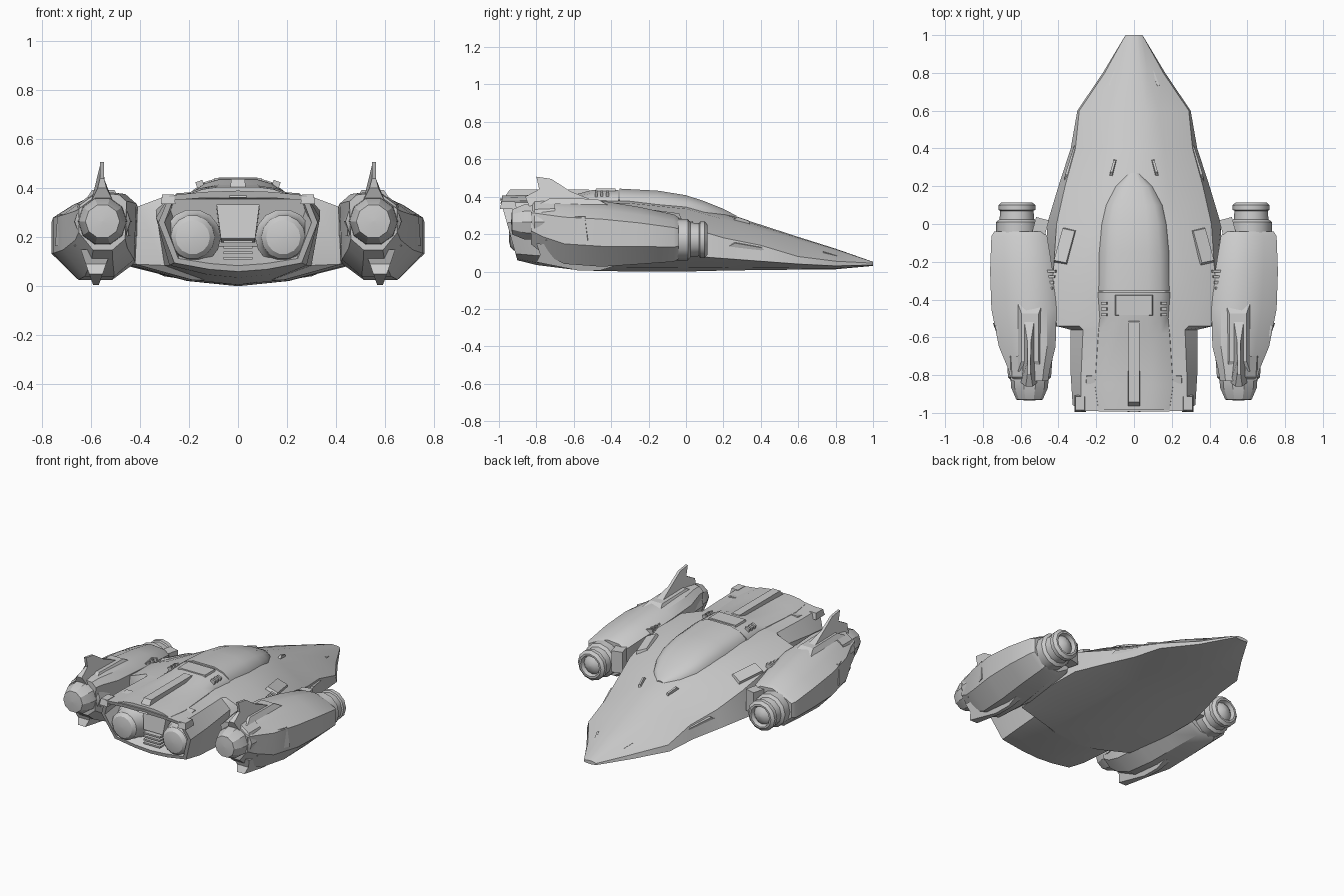
import bpy, bmesh, math
from mathutils import Matrix

if "Cube" in bpy.data.objects:
    bpy.data.objects.remove(bpy.data.objects["Cube"])


def finish(name, bm, mirror=False, angle=32):
    bmesh.ops.recalc_face_normals(bm, faces=bm.faces)
    me = bpy.data.meshes.new(name)
    bm.to_mesh(me)
    bm.free()
    ob = bpy.data.objects.new(name, me)
    bpy.context.collection.objects.link(ob)
    bpy.ops.object.select_all(action='DESELECT')
    ob.select_set(True)
    bpy.context.view_layer.objects.active = ob
    bpy.ops.object.shade_smooth_by_angle(angle=math.radians(angle))
    if mirror:
        mod = ob.modifiers.new("Mirror", 'MIRROR')
        mod.use_mirror_merge = False
    return ob


def loft(rings):
    """Skin closed rings of points; returns bmesh and its end caps."""
    bm = bmesh.new()
    vs = [[bm.verts.new(p) for p in r] for r in rings]
    n = len(vs[0])
    for a, b in zip(vs, vs[1:]):
        for i in range(n):
            j = (i + 1) % n
            bm.faces.new((a[i], a[j], b[j], b[i]))
    return bm, bm.faces.new(vs[0]), bm.faces.new(vs[-1])


def both(half):
    """Close a half section (centre bottom to centre top) by reflection."""
    return half + [(-x, y, z) for x, y, z in half[-2:0:-1]]


def lathe(name, cx, cz, profile, n=14):
    rings = [[(cx + max(r, .002) * math.cos(2 * math.pi * i / n), y,
               cz + max(r, .002) * math.sin(2 * math.pi * i / n)) for i in range(n)]
             for y, r in profile]
    return finish(name, loft(rings)[0], True)


def blade(name, x, pts, thick):
    """Side-profile plate in y,z; thick(z) gives the half thickness."""
    rings = [[(x + s * thick(z), y, z) for y, z in pts] for s in (-1, 1)]
    return finish(name, loft(rings)[0], True, 20)


def box(name, loc, size, rot=(0, 0, 0), taper=1, mirror=True):
    bm = bmesh.new()
    bmesh.ops.create_cube(bm, size=1)
    for v in bm.verts:
        k = taper if v.co.z > 0 else 1
        v.co.x *= size[0] * k
        v.co.y *= size[1] * k
        v.co.z *= size[2]
    for ax, a in zip('XYZ', rot):
        bmesh.ops.rotate(bm, verts=bm.verts, matrix=Matrix.Rotation(math.radians(a), 3, ax))
    bmesh.ops.translate(bm, verts=bm.verts, vec=loc)
    return finish(name, bm, mirror, 20)


# Main hull: y, keel z, chine x z, flank x z, shoulder x z, top z
rows = [
    (1.0, .03, .045, .035, .045, .045, .03, .05, .052),
    (.8, .012, .165, .03, .155, .055, .07, .11, .122),
    (.6, .01, .30, .04, .29, .08, .13, .165, .185),
    (.4, .008, .335, .055, .31, .14, .16, .22, .25),
    (.2, .005, .40, .07, .365, .18, .18, .28, .315),
    (0, 0, .46, .085, .41, .24, .23, .335, .36),
    (-.3, 0, .46, .09, .43, .31, .29, .365, .385),
    (-.54, .005, .42, .09, .41, .325, .29, .37, .39),
    (-.56, .005, .30, .085, .335, .31, .27, .37, .39),
    (-.8, .035, .28, .085, .335, .28, .28, .37, .39),
    (None, .06, .26, .095, .325, .26, .28, .37, .39)]
rings = []
for y, kz, cx, cz, fx, fz, sx, sz, tz in rows:
    half = [(0, kz), (cx * .45, kz + (cz - kz) * .25), (cx, cz), (fx, fz),
            (sx, sz), (sx * .5, sz + (tz - sz) * .75), (0, tz)]
    rings.append(both([(x, -.885 - .28 * z if y is None else y, z) for x, z in half]))
bm, nose_cap, tail_cap = loft(rings)
bmesh.ops.recalc_face_normals(bm, faces=bm.faces)
bmesh.ops.inset_individual(bm, faces=[tail_cap], thickness=.025, depth=0)
bmesh.ops.inset_individual(bm, faces=[tail_cap], thickness=.025, depth=-.18)
finish("hull", bm)


def raised_deck(name, rows):
    """Domed strip on the hull: y, half width, base z, top z."""
    rings = []
    for y, w, b, t in rows:
        h = t - b
        rings.append(both([(0, y, b), (w, y, b), (w * .94, y, b + h * .45),
                           (w * .72, y, b + h * .8), (w * .4, y, t), (0, y, t)]))
    finish(name, loft(rings)[0], angle=40)


# Canopy and the aft deck that carries its line to the tail
raised_deck("canopy", [(.27, .03, .27, .298), (.2, .10, .29, .335), (.1, .15, .315, .375),
                       (0, .175, .33, .408), (-.15, .19, .34, .432), (-.355, .195, .35, .443)])
raised_deck("aft_deck", [(-.36, .20, .35, .436), (-.50, .19, .35, .436), (-.58, .20, .355, .415),
                         (-.85, .22, .355, .41), (-.985, .20, .36, .405)])
box("deck_block", (0, -.43, .40), (.24, .13, .085), taper=.8, mirror=False)
box("spine", (0, -.73, .40), (.07, .53, .075), taper=.8, mirror=False)
box("tail_lug", (.285, -.95, .355), (.06, .09, .04), taper=.8)
for i in range(3):
    box("deck_vent", (.155, -.42 - .03 * i, .415), (.03, .014, .03), (0, 20, 0))

# Rear bay: main engines and central grille
lathe("main_engine", .185, .20, [(-.72, .11), (-.84, .115), (-.86, .10), (-.92, .09),
                                 (-.94, .07), (-.945, .045), (-.947, 0)])
box("bay_panel", (0, -.83, .255), (.14, .08, .14), (-12, 0, 0), 1.25, False)
for i in range(4):
    box("grille_slat", (0, -.86, .115 + .022 * i), (.12, .08, .010), mirror=False)

# Nacelle body: y, inner x, outer x, bottom z, top z
section = [(0, .86), (.15, .97), (.47, 1), (.77, .87), (1, .73),
           (1, .33), (.7, .03), (.3, .03), (.03, .22)]
rings = []
for y, x0, x1, z0, z1 in [(-.04, .475, .74, .06, .29), (-.065, .46, .755, .045, .305),
                          (-.25, .43, .762, .03, .345), (-.45, .41, .755, .015, .378),
                          (-.65, .415, .715, .03, .387), (-.77, .445, .665, .09, .387),
                          (-.83, .455, .65, .14, .38)]:
    rings.append([(x0 + (x1 - x0) * u, y, z0 + (z1 - z0) * v) for u, v in section])
finish("nacelle", loft(rings)[0], True)

# Nacelle intake with domed nose, and exhaust at the tail end
lathe("intake", .62, .17, [(-.07, .11), (.01, .11), (.025, .092), (.07, .088), (.075, .098),
                           (.10, .098), (.115, .08), (.115, .068), (.09, .06), (.11, .035), (.115, 0)], 12)
lathe("exhaust", .553, .265, [(-.70, .122), (-.81, .114), (-.825, .10), (-.865, .098),
                              (-.93, .07), (-.932, .05), (-.935, 0)], 10)

# Armour plates on the outer side, top and underside of each nacelle
box("aft_armour", (.682, -.63, .23), (.05, .24, .13), (0, 0, -20), .85)
box("top_armour", (.55, -.60, .375), (.13, .36, .03), (-1, 0, 0), .7)
box("inner_arm", (.452, -.66, .27), (.045, .26, .13), (0, 0, 8), .9)
box("intake_bracket", (.50, -.03, .20), (.07, .12, .14), (0, 0, 15))

# Fins above and keel blades below the nacelles
blade("tail_fin", .555, [(-.46, .365), (-.62, .43), (-.72, .495), (-.80, .507), (-.785, .44), (-.86, .40),
                         (-.84, .35)], lambda z: .008 + 1.3 * max(0, .44 - z) ** 1.5)
blade("keel_blade", .58, [(-.38, .03), (-.46, .005), (-.58, .006), (-.80, .05), (-.78, .09), (-.80, .15),
                          (-.45, .12)], lambda z: .01 + .35 * z)

# Surface details on hull and wing roots
box("nose_vent", (.105, .79, .085), (.012, .13, .012), (-17, 20, 15))
box("canopy_sensor", (.11, .30, .268), (.02, .11, .03), (-18, 10, 12), .6)
box("root_cover", (.36, -.12, .285), (.09, .22, .05), (-8, 24, 12), .8)
for i in range(4):
    box("root_vent", (.44, -.25 - .03 * i, .31), (.055 - .01 * i, .014, .03), (0, 15, 0))
box("flank_rail", (.332, .33, .13), (.02, .22, .025), (-10, 20, 14), .7)
